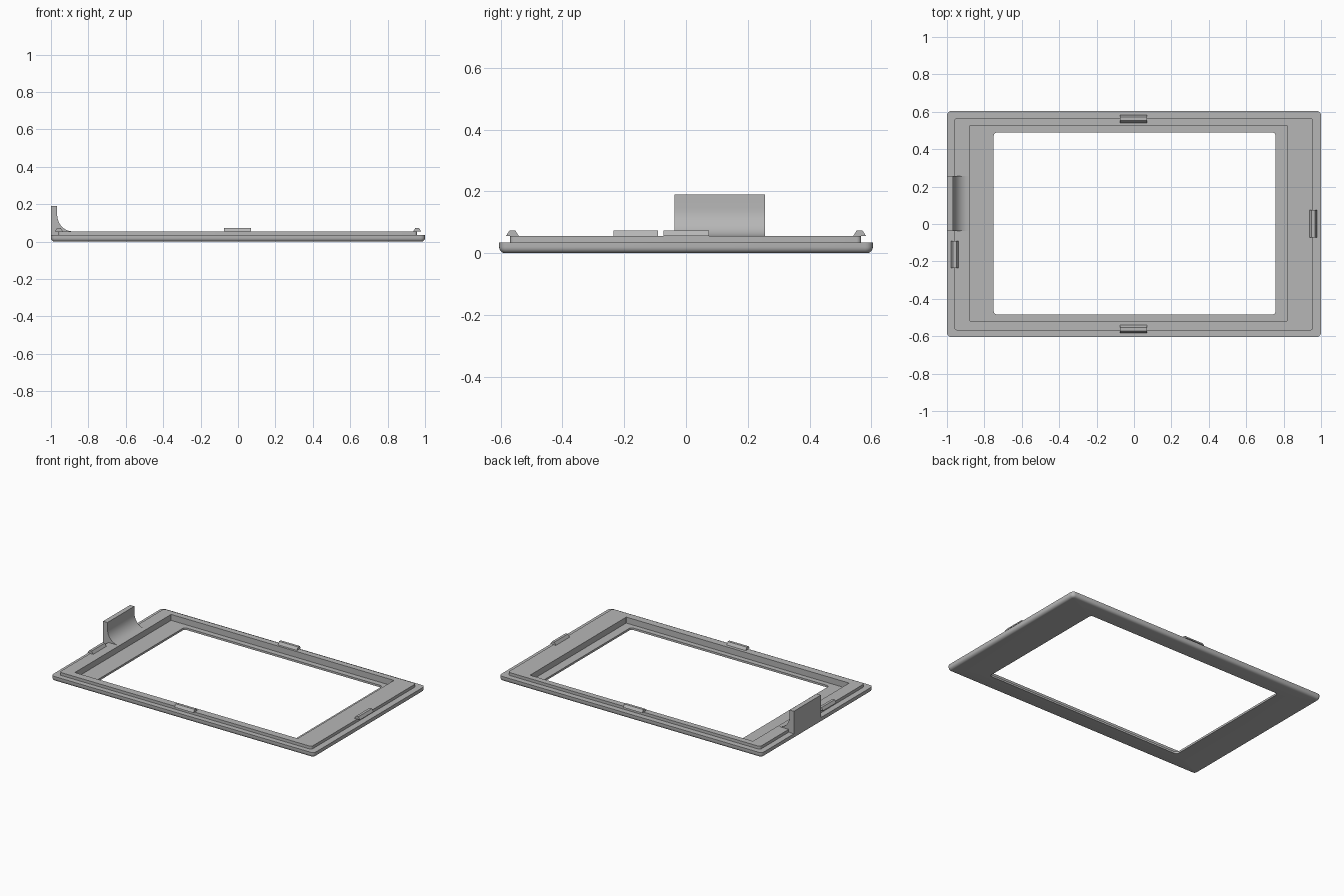
import bpy, bmesh
from math import sin, cos, pi, radians

cube = bpy.data.objects.get("Cube")
if cube:
    bpy.data.objects.remove(cube, do_unlink=True)

grey = bpy.data.materials.new("grey plastic")
grey.use_nodes = True
colour = (0.47, 0.47, 0.47, 1)
grey.diffuse_color = colour
grey.node_tree.nodes["Principled BSDF"].inputs["Base Color"].default_value = colour


def finish(name, bm):
    bmesh.ops.recalc_face_normals(bm, faces=bm.faces[:])
    mesh = bpy.data.meshes.new(name)
    bm.to_mesh(mesh)
    bm.free()
    mesh.materials.append(grey)
    ob = bpy.data.objects.new(name, mesh)
    bpy.context.collection.objects.link(ob)
    bpy.ops.object.select_all(action='DESELECT')
    ob.select_set(True)
    bpy.context.view_layer.objects.active = ob
    bpy.ops.object.shade_smooth_by_angle(angle=radians(30))
    return ob


def rounded_rect(bm, bounds, r, z, inset=0, steps=5):
    """Ring of vertices around a rectangle with rounded corners."""
    x0, x1, y0, y1 = bounds
    x0, x1, y0, y1 = x0 + inset, x1 - inset, y0 + inset, y1 - inset
    corners = [(x1 - r, y1 - r), (x0 + r, y1 - r), (x0 + r, y0 + r), (x1 - r, y0 + r)]
    ring = []
    for i, (cx, cy) in enumerate(corners):
        for k in range(steps + 1):
            a = (i + k / steps) * pi / 2
            ring.append(bm.verts.new((cx + r * cos(a), cy + r * sin(a), z)))
    return ring


def prism(name, profile, place, start, end):
    """Extrude a closed profile between two positions along one axis."""
    bm = bmesh.new()
    ends = [[bm.verts.new(place(u, v, t)) for u, v in profile] for t in (start, end)]
    for ring in ends:
        bm.faces.new(ring)
    n = len(profile)
    for i in range(n):
        j = (i + 1) % n
        bm.faces.new((ends[0][i], ends[0][j], ends[1][j], ends[1][i]))
    return finish(name, bm)


# Bezel frame: rounded outer edge, raised step, recess and window in one loop
outer = (-1, 1, -0.605, 0.605)
step = (-0.96, 0.957, -0.569, 0.567)
recess = (-0.877, 0.818, -0.519, 0.526)
window = (-0.75, 0.757, -0.484, 0.489)
edge = 0.02
bm = bmesh.new()
rings = []
for k in range(6):
    a = k / 5 * pi / 2
    inset = edge * (1 - sin(a))
    rings.append(rounded_rect(bm, outer, 0.025 - inset, edge * (1 - cos(a)), inset))
rings += [
    rounded_rect(bm, outer, 0.025, 0.035),
    rounded_rect(bm, step, 0.015, 0.035),
    rounded_rect(bm, step, 0.015, 0.055),
    rounded_rect(bm, recess, 0.002, 0.055),
    rounded_rect(bm, recess, 0.002, 0.014),
    rounded_rect(bm, window, 0.018, 0.014),
    rounded_rect(bm, window, 0.018, 0),
]
n = len(rings[0])
for a, b in zip(rings, rings[1:] + rings[:1]):
    for i in range(n):
        j = (i + 1) % n
        bm.faces.new((a[i], a[j], b[j], b[i]))
finish("bezel_frame", bm)

# Snap clips: trapezoid catches overhanging the step
clip = [(-0.021, 0.055), (0.021, 0.055), (0.018, 0.06), (0.009, 0.074), (-0.009, 0.074), (-0.018, 0.06)]
for name, centre, start, end in (("back_clip", 0.562, -0.075, 0.07),
                                 ("front_clip", -0.562, -0.075, 0.07)):
    prism(name, clip, lambda u, v, t, c=centre: (t, c + u, v), start, end)
for name, centre, start, end in (("right_clip", -0.958, -0.235, -0.09),
                                 ("left_clip", 0.958, -0.073, 0.075)):
    prism(name, clip, lambda u, v, t, c=centre: (c + u, t, v), start, end)

# Upright tab with a concave fillet at its foot
tab = [(-0.885, 0.05), (-1, 0.03), (-1, 0.19), (-0.967, 0.19)]
for k in range(11):
    a = k / 10 * pi / 2
    tab.append((-0.885 - 0.082 * cos(a), 0.145 - 0.09 * sin(a)))
prism("upright_tab", tab, lambda u, v, t: (u, t, v), -0.037, 0.256)
